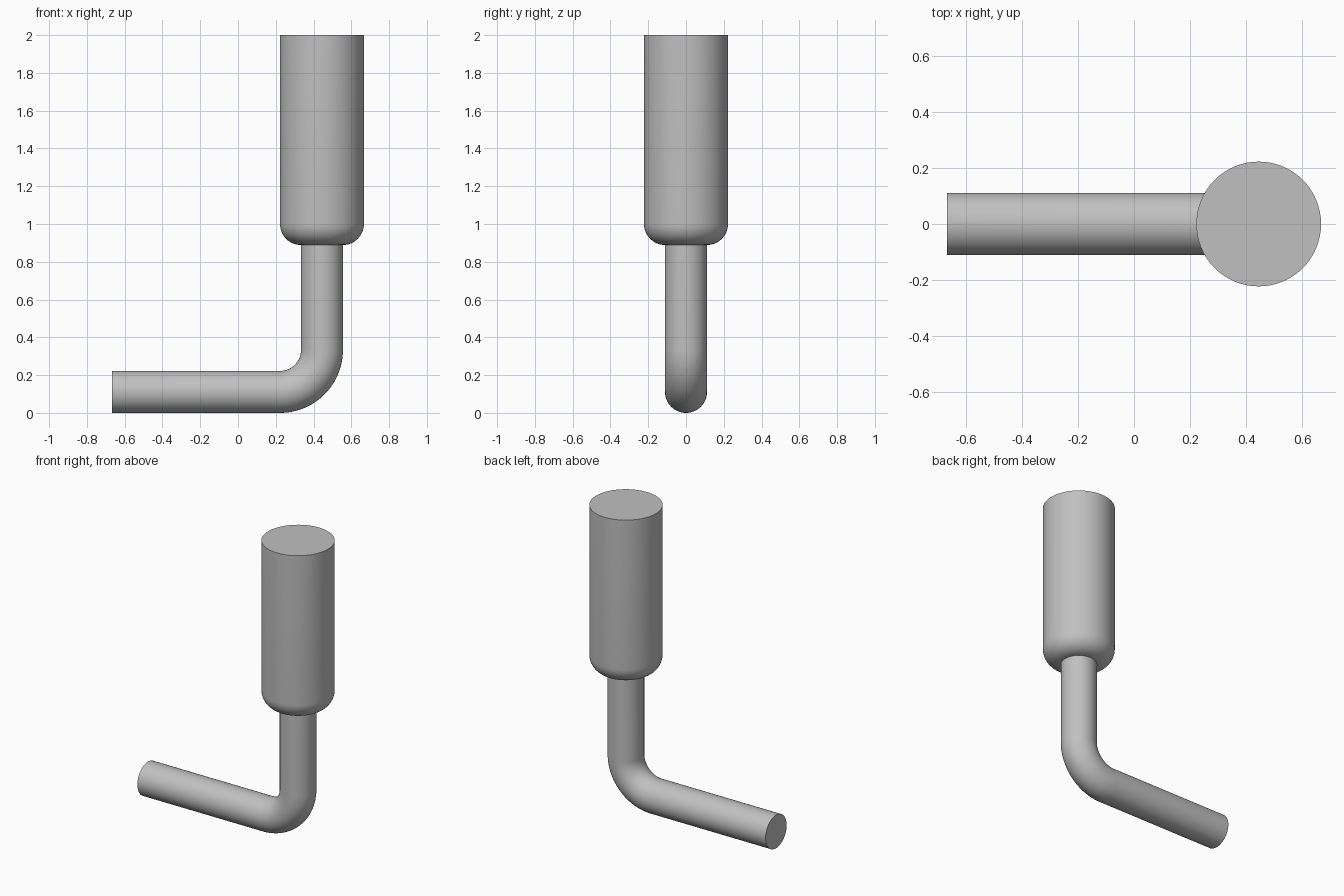
import bpy, bmesh
from math import pi, sin, cos, radians
from mathutils import Vector, Matrix

U = 2 / 9            # body radius; every other size is a multiple of it
R = U / 2            # pipe radius, also the body's fillet radius
SIDES = 64

cube = bpy.data.objects.get("Cube")
if cube:
    bpy.data.objects.remove(cube, do_unlink=True)

grey = bpy.data.materials.new("grey metal")
grey.use_nodes = True
colour = (0.53, 0.53, 0.53, 1)
grey.diffuse_color = colour
grey.node_tree.nodes["Principled BSDF"].inputs["Base Color"].default_value = colour


def finish(bm, name):
    bmesh.ops.remove_doubles(bm, verts=bm.verts, dist=1e-5)
    bmesh.ops.recalc_face_normals(bm, faces=bm.faces)
    mesh = bpy.data.meshes.new(name)
    bm.to_mesh(mesh)
    bm.free()
    mesh.materials.append(grey)
    obj = bpy.data.objects.new(name, mesh)
    bpy.context.collection.objects.link(obj)
    bpy.ops.object.select_all(action="DESELECT")
    obj.select_set(True)
    bpy.context.view_layer.objects.active = obj
    bpy.ops.object.shade_smooth_by_angle(angle=radians(35))
    return obj


def extrude(bm, edges, offset):
    geom = bmesh.ops.extrude_edge_only(bm, edges=edges)["geom"]
    verts = [g for g in geom if isinstance(g, bmesh.types.BMVert)]
    bmesh.ops.translate(bm, verts=verts, vec=offset)
    return [g for g in geom if isinstance(g, bmesh.types.BMEdge)]


# Bent pipe: straight arm, quarter bend, upright
bm = bmesh.new()
turn = Matrix.Translation((-3 * U, 0, R)) @ Matrix.Rotation(pi / 2, 4, "Y")
bmesh.ops.create_circle(bm, segments=SIDES, radius=R, matrix=turn)
start = bm.edges[:]
bmesh.ops.contextual_create(bm, geom=start)
ring = extrude(bm, start, Vector((4 * U, 0, 0)))
bend = bmesh.ops.spin(bm, geom=ring, cent=(U, 0, 1.5 * U), axis=(0, -1, 0),
                      angle=pi / 2, steps=24)["geom_last"]
ring = [g for g in bend if isinstance(g, bmesh.types.BMEdge)]
ring = extrude(bm, ring, Vector((0, 0, 2.5 * U)))
bmesh.ops.contextual_create(bm, geom=ring)
finish(bm, "bent_pipe")

# Solid cylinder body with a rounded lower edge, turned from a profile
bm = bmesh.new()
axis, base, top = 2 * U, 4 * U, 9 * U
arc = [(R + R * sin(a), base + R - R * cos(a))
       for a in (i * pi / 24 for i in range(13))]
profile = [(0, base)] + arc + [(U, top), (0, top)]
verts = [bm.verts.new((axis + r, 0, z)) for r, z in profile]
edges = [bm.edges.new(pair) for pair in zip(verts, verts[1:])]
bmesh.ops.spin(bm, geom=verts + edges, cent=(axis, 0, 0), axis=(0, 0, 1),
               angle=2 * pi, steps=SIDES)
finish(bm, "cylinder_body")
